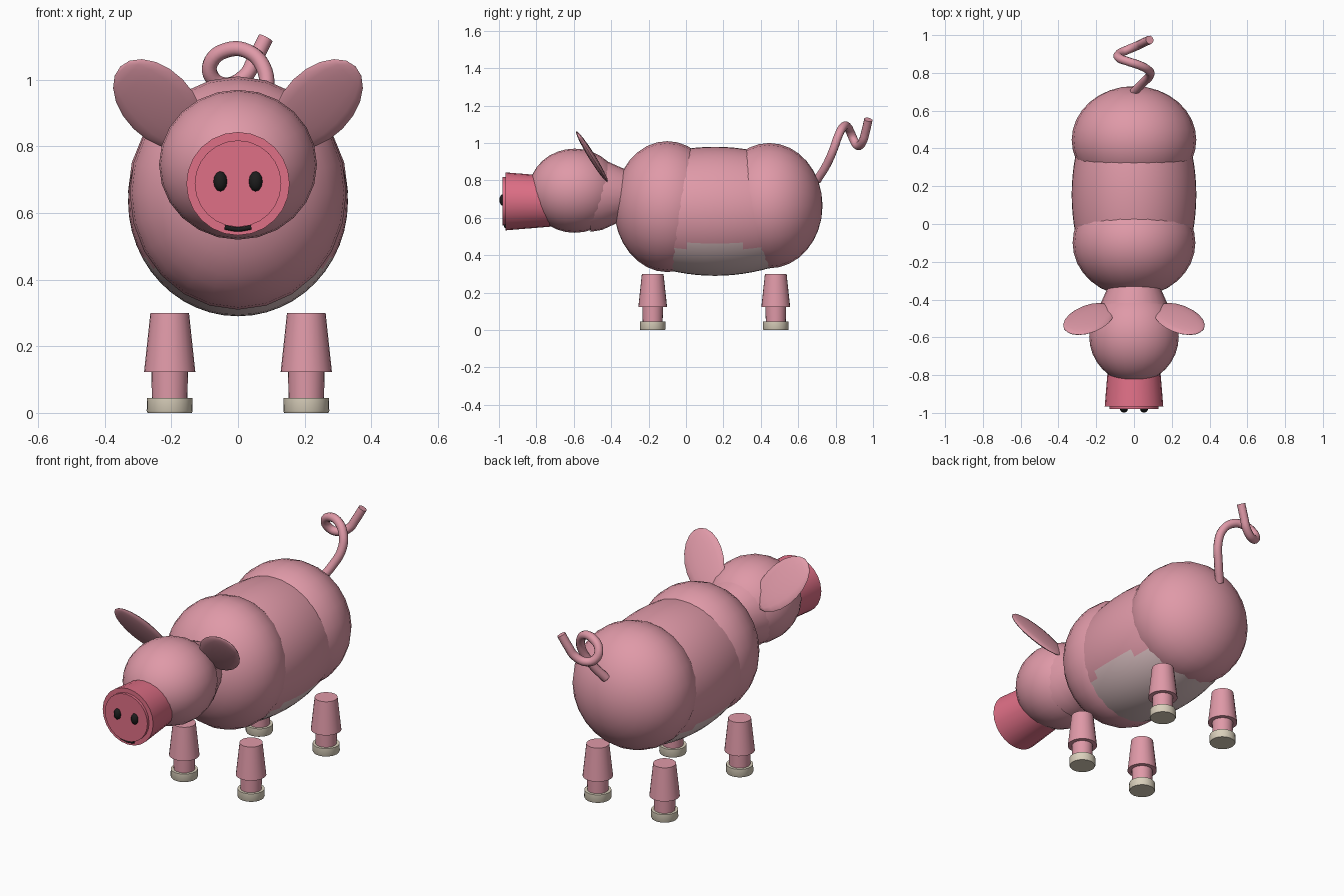
import bpy, bmesh, math
from mathutils import Matrix, Vector

cube = bpy.data.objects.get("Cube")
if cube:
    bpy.data.objects.remove(cube, do_unlink=True)


def material(name, rgb):
    m = bpy.data.materials.new(name)
    m.use_nodes = True
    m.diffuse_color = (*rgb, 1)
    m.node_tree.nodes["Principled BSDF"].inputs["Base Color"].default_value = (*rgb, 1)
    return m


PINK = material("skin pink", (0.74, 0.32, 0.39))
ROSE = material("snout rose", (0.74, 0.16, 0.24))
PALE = material("belly pale", (0.72, 0.54, 0.55))
CREAM = material("hoof cream", (0.70, 0.63, 0.50))
BLACK = material("black", (0.012, 0.012, 0.012))


def finish(ob, *mats):
    for m in mats:
        ob.data.materials.append(m)
    bpy.ops.object.select_all(action='DESELECT')
    ob.select_set(True)
    bpy.context.view_layer.objects.active = ob
    bpy.ops.object.shade_smooth_by_angle(angle=math.radians(40))
    return ob


def from_bmesh(name, bm, *mats):
    bmesh.ops.recalc_face_normals(bm, faces=bm.faces)
    me = bpy.data.meshes.new(name)
    bm.to_mesh(me)
    bm.free()
    ob = bpy.data.objects.new(name, me)
    bpy.context.collection.objects.link(ob)
    return finish(ob, *mats)


def ball(name, matrix, mat, segs=24, rings=16):
    bm = bmesh.new()
    bmesh.ops.create_uvsphere(bm, u_segments=segs, v_segments=rings, radius=1, matrix=matrix)
    return from_bmesh(name, bm, mat)


def ellipsoid(name, centre, radii, mat, segs=24, rings=16):
    # poles lie along y
    turn = Matrix.Rotation(math.pi / 2, 4, 'X')
    m = Matrix.Translation(centre) @ Matrix.Diagonal((*radii, 1)) @ turn
    return ball(name, m, mat, segs, rings)


def lathe(name, profile, matrix, mat, segs=24):
    """Closed turned shape about local z from (radius, height) pairs."""
    bm = bmesh.new()
    loops = [[bm.verts.new(matrix @ Vector((r * math.cos(a), r * math.sin(a), h)))
              for a in (2 * math.pi * i / segs for i in range(segs))] for r, h in profile]
    for low, high in zip(loops, loops[1:]):
        for i in range(segs):
            j = (i + 1) % segs
            bm.faces.new((low[i], low[j], high[j], high[i]))
    bm.faces.new(loops[0])
    bm.faces.new(loops[-1])
    return from_bmesh(name, bm, mat)


def along_y(x, z):
    # local height becomes world y
    return Matrix.Translation((x, 0, z)) @ Matrix.Rotation(-math.pi / 2, 4, 'X')


def tube(name, points, radius, mat):
    cu = bpy.data.curves.new(name, 'CURVE')
    cu.dimensions = '3D'
    cu.bevel_depth = radius
    cu.bevel_resolution = 3
    cu.resolution_u = 5
    cu.use_fill_caps = True
    sp = cu.splines.new('BEZIER')
    sp.bezier_points.add(len(points) - 1)
    for bp, p in zip(sp.bezier_points, points):
        bp.co = p
        bp.handle_left_type = bp.handle_right_type = 'AUTO'
    ob = bpy.data.objects.new(name, cu)
    bpy.context.collection.objects.link(ob)
    bpy.ops.object.select_all(action='DESELECT')
    ob.select_set(True)
    bpy.context.view_layer.objects.active = ob
    bpy.ops.object.convert(target='MESH')
    return finish(bpy.context.object, mat)


# Body: two round ends around a bulging barrel
ellipsoid("shoulders", (0, -0.10, 0.66), (0.325, 0.285, 0.35), PINK)
ellipsoid("rump", (0, 0.445, 0.665), (0.33, 0.285, 0.335), PINK)
STEPS = 12
profile = []
for i in range(STEPS + 1):
    d = -0.3 + 0.6 * i / STEPS
    profile.append((1 - 1.4 * d * d, 0.155 + d))
barrel_frame = (Matrix.Translation((0, 0, 0.635)) @ Matrix.Diagonal((0.33, 1, 0.345, 1))
                @ Matrix.Rotation(-math.pi / 2, 4, 'X'))
barrel = lathe("barrel", profile, barrel_frame, PINK, 48)
barrel.data.materials.append(PALE)
for f in barrel.data.polygons:
    if f.center.z < 0.45:
        f.material_index = 1

# Head and neck
ellipsoid("head", (0, -0.595, 0.745), (0.237, 0.245, 0.225), PINK)
lathe("neck", [(0.2, -0.51), (0.19, -0.45), (0.145, -0.35), (0.137, -0.33)],
      along_y(0, 0.725), PINK)

# Snout, nostrils and mouth
lathe("snout", [(0.13, -0.98), (0.13, -0.965), (0.155, -0.965), (0.135, -0.72)],
      along_y(0, 0.688), ROSE)
for side, sx in (("left", 1), ("right", -1)):
    ellipsoid(side + "_nostril", (sx * 0.053, -0.978, 0.695), (0.021, 0.02, 0.031), BLACK, 12, 8)
tube("mouth", [(-0.04, -0.965, 0.557), (0, -0.965, 0.551), (0.04, -0.965, 0.557)], 0.007, BLACK)

# Ears: flat ovals leaning forward and outward
LEAN = -0.62
for side, sx in (("left", 1), ("right", -1)):
    long_axis = Vector((sx * 0.113, 0.113 * LEAN, 0.113))
    short_axis = Vector((-sx * 0.074, 0.074 * LEAN, 0.074))
    thin_axis = Vector((0, 0.85, 0.53)) * 0.018
    m = Matrix((short_axis, thin_axis, long_axis)).transposed().to_4x4()
    ball(side + "_ear", Matrix.Translation((sx * 0.24, -0.503, 0.927)) @ m, PINK, 16, 10)

# Legs: tapered upper, slim shank, hoof
for end, y in (("front", -0.178), ("rear", 0.48)):
    for side, x in (("left", 0.205), ("right", -0.205)):
        at = Matrix.Translation((x, y, 0))
        tag = end + "_" + side
        lathe(tag + "_upper_leg", [(0.077, 0.122), (0.058, 0.30)], at, PINK)
        lathe(tag + "_shank", [(0.053, 0.03), (0.055, 0.13)], at, PINK)
        lathe(tag + "_hoof", [(0.066, 0), (0.069, 0.006), (0.068, 0.045)], at, CREAM)

# Curly tail
tube("tail", [(0, 0.70, 0.80), (0.05, 0.75, 0.88), (0.085, 0.79, 0.97), (0.075, 0.815, 1.04),
              (0.03, 0.84, 1.085), (-0.03, 0.86, 1.09), (-0.08, 0.88, 1.055),
              (-0.08, 0.9, 1.01), (-0.04, 0.92, 0.985), (0.02, 0.945, 1.01),
              (0.05, 0.96, 1.06), (0.083, 0.975, 1.125)], 0.023, PINK)
